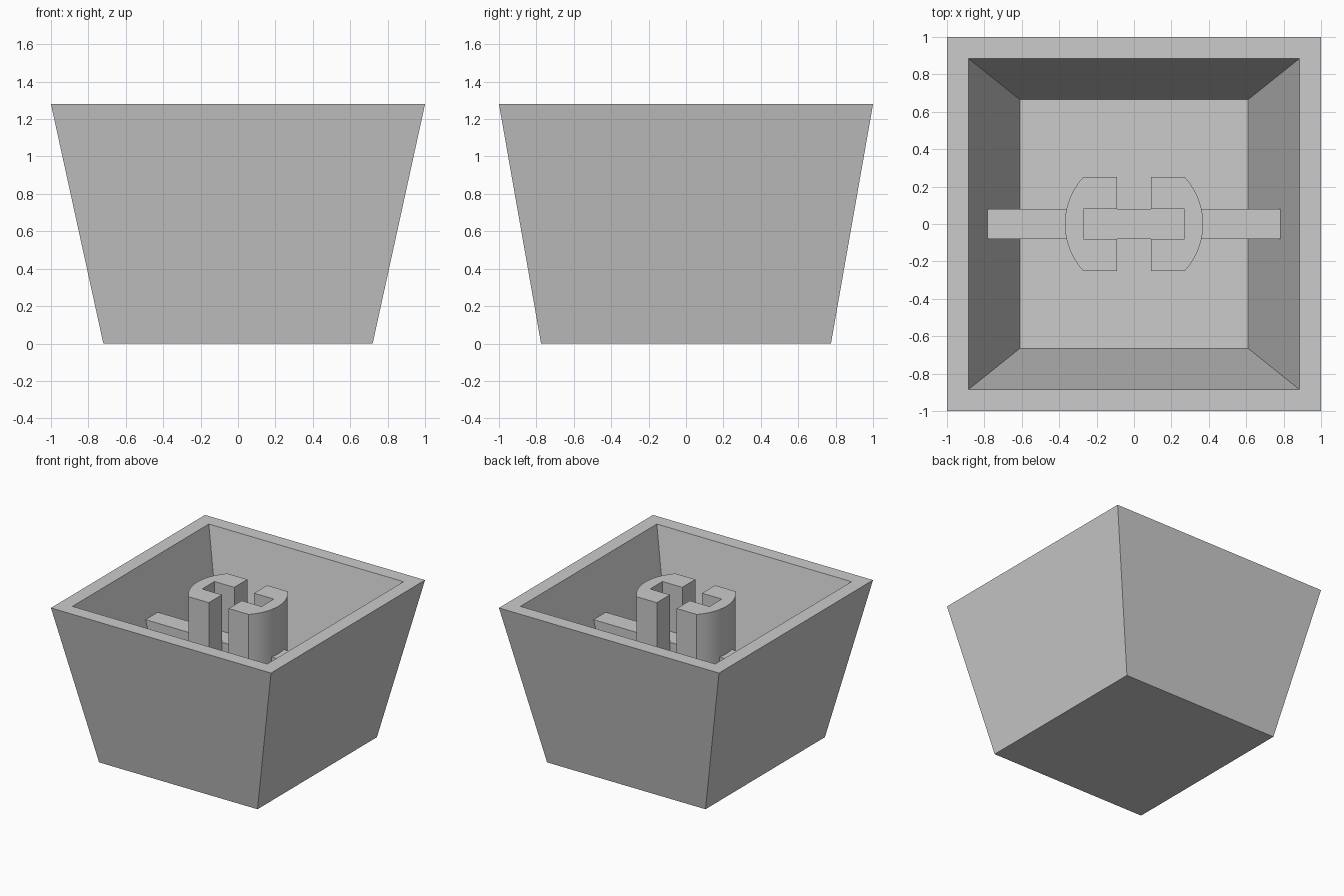
import bpy, bmesh, math

cube = bpy.data.objects.get("Cube")
if cube:
    bpy.data.objects.remove(cube)

TOP, FLOOR, BAR_TOP = 1.28, 0.22, 0.89

grey = bpy.data.materials.new("light grey plastic")
grey.use_nodes = True
colour = (0.6, 0.6, 0.6, 1)
grey.diffuse_color = colour
grey.node_tree.nodes["Principled BSDF"].inputs["Base Color"].default_value = colour


def finish(name, bm):
    bmesh.ops.recalc_face_normals(bm, faces=bm.faces)
    mesh = bpy.data.meshes.new(name)
    bm.to_mesh(mesh)
    bm.free()
    mesh.materials.append(grey)
    obj = bpy.data.objects.new(name, mesh)
    bpy.context.collection.objects.link(obj)
    return obj


def loft(name, rings):
    """Skin a list of equal-length vertex rings and cap both ends."""
    bm = bmesh.new()
    loops = [[bm.verts.new(p) for p in ring] for ring in rings]
    for a, b in zip(loops, loops[1:]):
        for i in range(len(a)):
            j = (i + 1) % len(a)
            bm.faces.new((a[i], a[j], b[j], b[i]))
    bm.faces.new(loops[0])
    bm.faces.new(loops[-1])
    return finish(name, bm)


def rect(x, y, z):
    return [(-x, -y, z), (x, -y, z), (x, y, z), (-x, y, z)]


# Hollow tapered shell, open at the top
loft("shell", [rect(0.72, 0.775, 0), rect(1, 1, TOP),
               rect(0.885, 0.885, TOP), rect(0.61, 0.665, FLOOR)])

# Support rib across the cavity, its ends running into the sloped walls
loft("cross_rib", [rect(0.63, 0.08, FLOOR - 0.02), rect(0.785, 0.08, BAR_TOP)])

# Two facing C-shaped clips: rounded outside, slotted inside
RADIUS, HALF, GAP, SLOT_X, SLOT_Y = 0.37, 0.25, 0.09, 0.27, 0.08
reach = math.asin(HALF / RADIUS)
STEPS = 12
arc = [(RADIUS * math.cos(a), RADIUS * math.sin(a))
       for a in (reach * (2 * i / STEPS - 1) for i in range(STEPS + 1))]
inside = [(GAP, HALF), (GAP, SLOT_Y), (SLOT_X, SLOT_Y),
          (SLOT_X, -SLOT_Y), (GAP, -SLOT_Y), (GAP, -HALF)]
for side, name in ((1, "left_clip"), (-1, "right_clip")):
    clip = loft(name, [[(side * x, y, z) for x, y in arc + inside]
                       for z in (FLOOR - 0.02, TOP)])
    bpy.ops.object.select_all(action="DESELECT")
    clip.select_set(True)
    bpy.context.view_layer.objects.active = clip
    bpy.ops.object.shade_smooth_by_angle(angle=math.radians(30))
